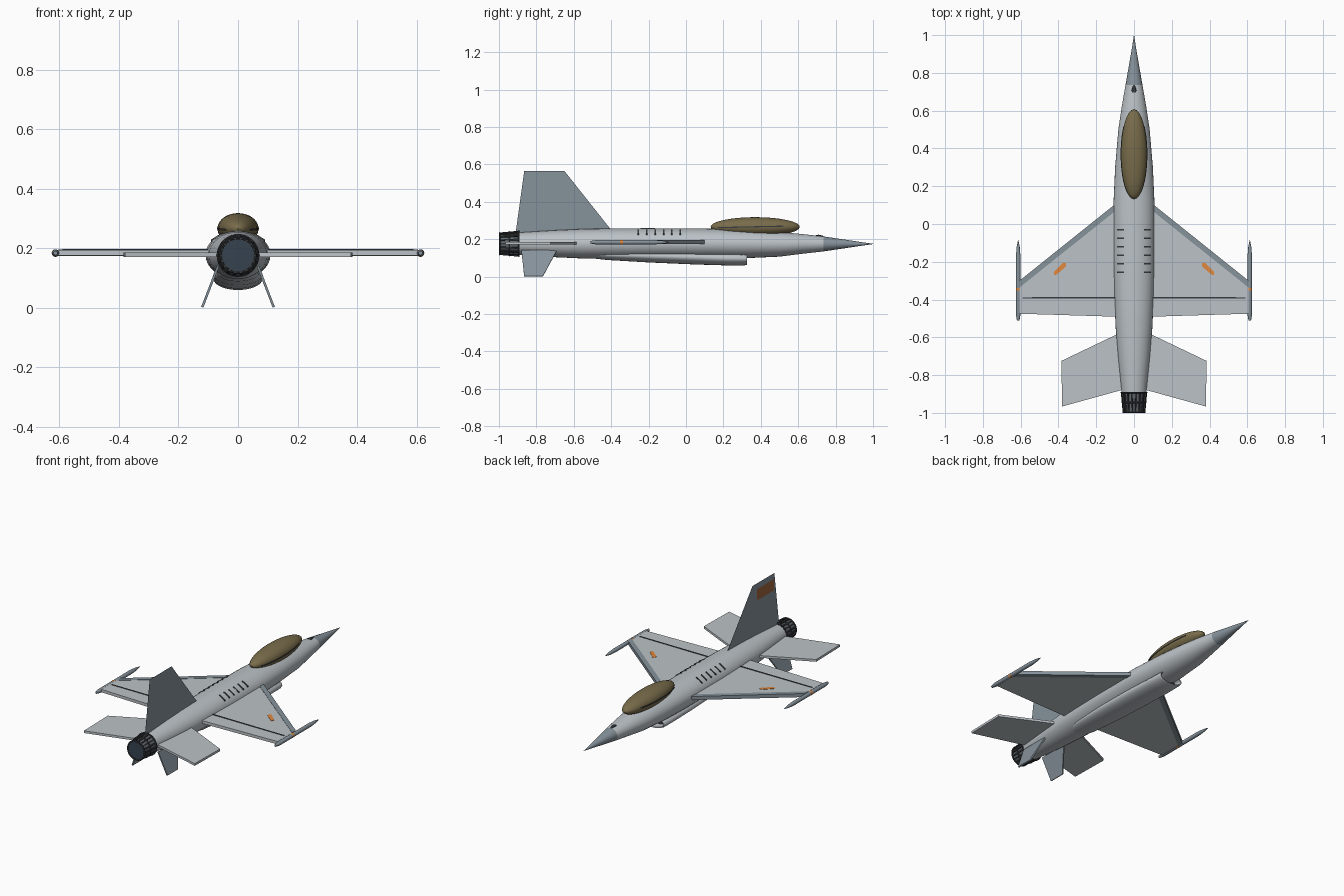
import bpy, bmesh, math
from mathutils import Vector

if "Cube" in bpy.data.objects:
    bpy.data.objects.remove(bpy.data.objects["Cube"])


def material(name, rgb):
    m = bpy.data.materials.new(name)
    m.diffuse_color = (*rgb, 1)
    m.use_nodes = True
    m.node_tree.nodes["Principled BSDF"].inputs["Base Color"].default_value = m.diffuse_color
    return m


PALE = material("pale_grey", (0.50, 0.54, 0.57))
SLATE = material("slate_grey", (0.24, 0.29, 0.33))
DARK = material("dark_metal", (0.04, 0.045, 0.05))
STEEL = material("steel", (0.12, 0.14, 0.16))
BLUE = material("exhaust_blue", (0.035, 0.055, 0.08))
AMBER = material("amber_glass", (0.19, 0.15, 0.07))
ORANGE = material("orange_mark", (0.75, 0.25, 0.05))
BROWN = material("tail_mark", (0.35, 0.13, 0.05))


def finish(name, bm, mat, mirror=False, smooth=False):
    bmesh.ops.recalc_face_normals(bm, faces=bm.faces)
    me = bpy.data.meshes.new(name)
    bm.to_mesh(me)
    bm.free()
    me.materials.append(mat)
    ob = bpy.data.objects.new(name, me)
    bpy.context.collection.objects.link(ob)
    if mirror:
        ob.modifiers.new("mirror", 'MIRROR').use_clip = False
    if smooth:
        bpy.context.view_layer.objects.active = ob
        ob.select_set(True)
        bpy.ops.object.shade_smooth_by_angle(angle=math.radians(35))
        ob.select_set(False)
    return ob


def loft(name, sections, mat, x=0, n=32, caps=True, **kw):
    """Skin elliptical sections (y, centre z, half width, half height) along y."""
    bm = bmesh.new()
    rings = []
    for y, cz, rx, rz in sections:
        rings.append([bm.verts.new((x + rx * math.cos(a), y, cz + rz * math.sin(a)))
                      for a in (2 * math.pi * i / n for i in range(n))])
    for a, b in zip(rings, rings[1:]):
        for i in range(n):
            bm.faces.new((a[i], a[(i + 1) % n], b[(i + 1) % n], b[i]))
    if caps:
        bm.faces.new(rings[0])
        bm.faces.new(rings[-1])
    return finish(name, bm, mat, smooth=True, **kw)


def plate(name, outline, z0, z1, mat):
    """Mirrored flat panel from an xy outline."""
    bm = bmesh.new()
    face = bm.faces.new([bm.verts.new((x, y, z0)) for x, y in outline])
    ext = bmesh.ops.extrude_face_region(bm, geom=[face])
    for v in ext["geom"]:
        if isinstance(v, bmesh.types.BMVert):
            v.co.z = z1
    return finish(name, bm, mat, mirror=True)


def sheet(name, pts, mat, thick=0, mirror=False):
    """Single polygon, optionally thickened."""
    bm = bmesh.new()
    bm.faces.new([bm.verts.new(p) for p in pts])
    ob = finish(name, bm, mat, mirror=mirror)
    if thick:
        s = ob.modifiers.new("thickness", 'SOLIDIFY')
        s.thickness, s.offset = thick, 0
    return ob


# Fuselage and nose cone
loft("fuselage", [
    (-0.89, 0.176, 0.066, 0.060), (-0.80, 0.176, 0.075, 0.066), (-0.70, 0.176, 0.085, 0.072),
    (-0.55, 0.176, 0.097, 0.079), (-0.40, 0.177, 0.104, 0.081), (-0.20, 0.178, 0.109, 0.081),
    (0.10, 0.177, 0.109, 0.080), (0.30, 0.175, 0.100, 0.077), (0.50, 0.173, 0.083, 0.066),
    (0.62, 0.175, 0.065, 0.053), (0.735, 0.175, 0.045, 0.040)], PALE)
loft("nose_cone", [(0.735, 0.175, 0.045, 0.040), (0.85, 0.175, 0.025, 0.023),
                   (0.95, 0.175, 0.008, 0.008), (1.0, 0.175, 0.0008, 0.0008)], SLATE)
loft("nose_sensor", [(0.695, 0.217, 0.012, 0.006), (0.71, 0.217, 0.012, 0.008),
                     (0.735, 0.214, 0.005, 0.004)], DARK, n=10)

# Belly intake with dark mouth
loft("intake", [
    (-0.52, 0.122, 0.050, 0.022), (-0.42, 0.117, 0.070, 0.028), (-0.20, 0.110, 0.082, 0.034),
    (0.05, 0.103, 0.085, 0.038), (0.22, 0.097, 0.082, 0.037), (0.31, 0.096, 0.080, 0.036),
    (0.325, 0.096, 0.076, 0.033), (0.322, 0.096, 0.070, 0.028), (0.27, 0.096, 0.068, 0.026)], PALE)
loft("intake_mouth", [(0.26, 0.096, 0.066, 0.025), (0.28, 0.096, 0.067, 0.0255)], DARK)

# Canopy and its side rails
CY, CZ, CA, CB, CH = 0.37, 0.266, 0.238, 0.069, 0.052
bm = bmesh.new()
bmesh.ops.create_uvsphere(bm, u_segments=32, v_segments=20, radius=1)
for v in bm.verts:
    v.co = Vector((v.co.x * CB, CY + v.co.y * CA, CZ + v.co.z * CH))
finish("canopy", bm, AMBER, smooth=True)
bm = bmesh.new()
prev = None
for i in range(13):
    y = 0.17 + 0.35 * i / 12
    x = CB * math.sqrt(1 - ((y - CY) / CA) ** 2)
    z = 0.262 + 0.008 * i / 12
    ring = [bm.verts.new((x + dx, y, z + dz))
            for dx, dz in ((-0.004, -0.003), (0.002, -0.003), (0.002, 0.003), (-0.004, 0.003))]
    if prev:
        for k in range(4):
            bm.faces.new((prev[k], prev[(k + 1) % 4], ring[(k + 1) % 4], ring[k]))
    prev = ring
finish("canopy_rail", bm, DARK, mirror=True)

# Wings with leading edge flaps, hinge lines and markings
plate("wing", [(0.05, 0.12), (0.605, -0.32), (0.605, -0.475), (0.05, -0.492)], 0.176, 0.194, PALE)
plate("leading_edge_flap", [(0.06, 0.137), (0.605, -0.299), (0.605, -0.335), (0.06, 0.100)],
      0.174, 0.196, SLATE)
plate("flap_hinge_line", [(0.10, -0.386), (0.59, -0.388), (0.59, -0.394), (0.10, -0.394)],
      0.192, 0.197, DARK)
plate("wing_marking", [(0.36, -0.207), (0.375, -0.205), (0.425, -0.255), (0.422, -0.27),
                       (0.41, -0.268), (0.36, -0.225)], 0.192, 0.196, ORANGE)

# Wing tip rails
loft("wingtip_rail", [(-0.51, 0.184, 0.007, 0.007), (-0.48, 0.184, 0.012, 0.012),
                      (-0.17, 0.184, 0.012, 0.012), (-0.12, 0.184, 0.008, 0.008),
                      (-0.085, 0.184, 0.001, 0.001)], SLATE, x=0.613, n=14, mirror=True)
loft("wingtip_band", [(-0.352, 0.184, 0.0128, 0.0128), (-0.338, 0.184, 0.0128, 0.0128)],
     ORANGE, x=0.613, n=14, mirror=True)

# Tail surfaces
plate("tailplane", [(0.04, -0.56), (0.385, -0.725), (0.38, -0.966), (0.04, -0.872)],
      0.171, 0.185, PALE)
sheet("tail_fin", [(0, -0.40, 0.25), (0, -0.65, 0.565), (0, -0.865, 0.565), (0, -0.912, 0.225)],
      SLATE)
sheet("tail_marking", [(-0.002, -0.69, 0.53), (-0.002, -0.86, 0.53),
                       (-0.002, -0.86, 0.46), (-0.002, -0.69, 0.46)], BROWN)
sheet("ventral_fin", [(0.067, -0.69, 0.14), (0.067, -0.88, 0.14), (0.12, -0.865, 0.002),
                      (0.12, -0.765, 0.002)], SLATE, thick=0.008, mirror=True)

# Back vents, tilted to follow the skin
bm = bmesh.new()
for i in range(6):
    y = -0.03 - 0.045 * i
    lo, hi = [], []
    for x, z in ((0.052, 0.249), (0.09, 0.2255)):
        for dy in (-0.004, 0.004):
            lo.append((x, y + dy, z - 0.006))
            hi.append((x, y + dy, z + 0.004))
    v = [bm.verts.new(p) for p in lo + hi]
    for f in ((0, 1, 3, 2), (4, 5, 7, 6), (0, 1, 5, 4), (2, 3, 7, 6), (0, 2, 6, 4), (1, 3, 7, 5)):
        bm.faces.new([v[k] for k in f])
finish("back_vents", bm, DARK, mirror=True)

# Exhaust nozzle: core, petals, rings and dark throat
def nozzle_r(y):
    return 0.058 + 0.010 * (-y - 1.0) / -0.11


loft("nozzle_core", [(-0.995, 0.176, 0.054, 0.054), (-0.88, 0.176, 0.064, 0.060)], STEEL)
loft("exhaust_throat", [(-0.998, 0.176, 0.052, 0.052), (-0.99, 0.176, 0.052, 0.052)], BLUE)
bm = bmesh.new()
N = 18
for i in range(N):
    ring = []
    for y in (-0.89, -1.0):
        for da, dr in ((-0.06, -0.007), (0.06, -0.007), (0.06, 0.002), (-0.06, 0.002)):
            a, r = 2 * math.pi * i / N + da, nozzle_r(y) + dr
            ring.append(bm.verts.new((r * math.cos(a), y, 0.176 + r * math.sin(a))))
    for k in range(4):
        bm.faces.new((ring[k], ring[(k + 1) % 4], ring[4 + (k + 1) % 4], ring[4 + k]))
    bm.faces.new(ring[:4])
    bm.faces.new(ring[4:])
finish("nozzle_petals", bm, DARK)
for i, y in enumerate((-0.893, -0.945, -0.996)):
    bpy.ops.mesh.primitive_torus_add(location=(0, y, 0.176), rotation=(math.pi / 2, 0, 0),
                                     major_radius=nozzle_r(y), minor_radius=0.004,
                                     major_segments=36, minor_segments=8)
    ob = bpy.context.object
    ob.name = f"nozzle_ring_{i + 1}"
    ob.data.materials.append(DARK)
    bpy.ops.object.shade_smooth_by_angle()
    ob.select_set(False)
